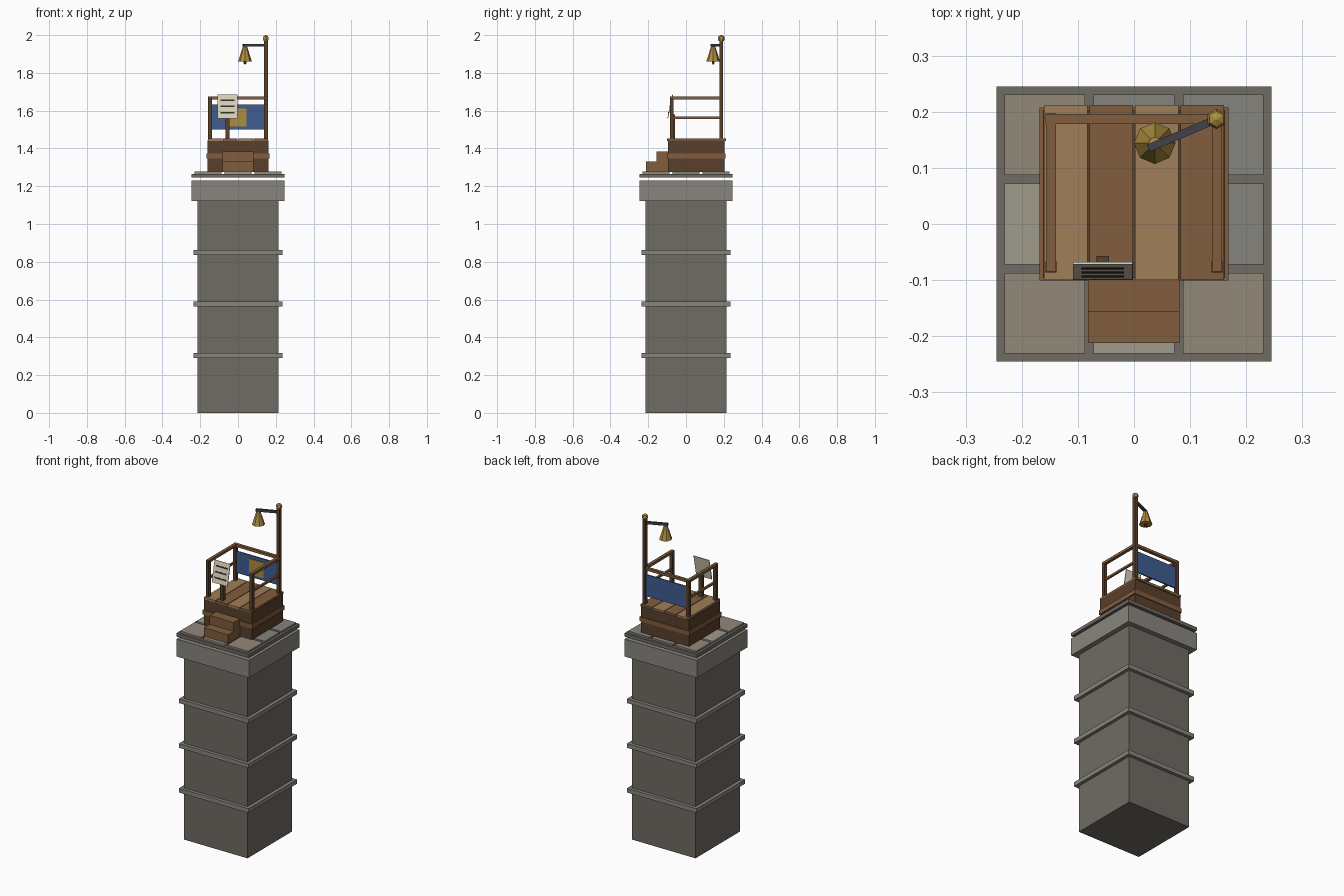
import bpy, bmesh, math
from mathutils import Vector

if "Cube" in bpy.data.objects:
    bpy.data.objects.remove(bpy.data.objects["Cube"])


def material(name, rgb):
    m = bpy.data.materials.new(name)
    m.diffuse_color = (*rgb, 1)
    m.use_nodes = True
    m.node_tree.nodes["Principled BSDF"].inputs["Base Color"].default_value = m.diffuse_color
    return m


STONE = material("stone", (0.16, 0.145, 0.125))
TRIM = material("stone_trim", (0.25, 0.235, 0.205))
PAVING = [material("paving_grey", (0.24, 0.23, 0.20)),
          material("paving_warm", (0.29, 0.25, 0.19)),
          material("paving_pale", (0.35, 0.33, 0.26))]
DARK = material("dark_wood", (0.10, 0.05, 0.025))
WOOD = material("wood", (0.22, 0.11, 0.045))
LIGHT = material("light_wood", (0.35, 0.21, 0.10))
CLOTH = material("blue_cloth", (0.05, 0.11, 0.28))
GOLD = material("brass", (0.42, 0.27, 0.05))
IRON = material("iron", (0.05, 0.055, 0.065))
PAPER = material("paper", (0.70, 0.64, 0.50))
INK = material("ink", (0.03, 0.025, 0.02))


def finish(name, bm, mat):
    mesh = bpy.data.meshes.new(name)
    bmesh.ops.recalc_face_normals(bm, faces=bm.faces)
    bm.to_mesh(mesh)
    bm.free()
    mesh.materials.append(mat)
    ob = bpy.data.objects.new(name, mesh)
    bpy.context.collection.objects.link(ob)
    return ob


def box(name, x, y, z, mat):
    """Box from (min, max) pairs on each axis."""
    bm = bmesh.new()
    bmesh.ops.create_cube(bm, size=1)
    for v in bm.verts:
        v.co = [lo + (c + 0.5) * (hi - lo) for c, (lo, hi) in zip(v.co, (x, y, z))]
    return finish(name, bm, mat)


def square(name, h, z0, z1, mat):
    return box(name, (-h, h), (-h, h), (z0, z1), mat)


def turned(name, centre, profile, sides, mat, turn=0):
    """Faceted solid of revolution from (radius, z) points."""
    bm = bmesh.new()
    rings = [[bm.verts.new((centre[0] + r * math.cos(turn + math.tau * i / sides),
                            centre[1] + r * math.sin(turn + math.tau * i / sides), z))
              for i in range(sides)] for r, z in profile]
    for a, b in zip(rings, rings[1:]):
        for i in range(sides):
            j = (i + 1) % sides
            bm.faces.new((a[i], a[j], b[j], b[i]))
    bm.faces.new(rings[0])
    bm.faces.new(rings[-1])
    return finish(name, bm, mat)


# stone pillar with bands and cap
square("pillar", 0.215, 0, 1.125, STONE)
for i in range(3):
    z = 0.29 + 0.2735 * i
    square(f"pillar_band_{i}", 0.235, z, z + 0.026, TRIM)
square("pillar_cap", 0.245, 1.123, 1.23, TRIM)
square("roof_slab", 0.245, 1.245, 1.266, STONE)

# paving stones
for i in range(3):
    for j in range(3):
        x, y, h = (i - 1) * 0.159, (j - 1) * 0.159, 0.072
        box(f"paving_{i}_{j}", (x - h, x + h), (y - h, y + h), (1.262, 1.277),
            PAVING[(i * 2 + j * 2 + (i == j)) % 3])

# wooden platform
box("platform_base", (-0.162, 0.162), (-0.096, 0.203), (1.275, 1.442), DARK)
box("platform_band", (-0.168, 0.168), (-0.101, 0.208), (1.346, 1.373), WOOD)
for i in range(4):
    x = -0.1215 + 0.081 * i
    box(f"plank_{i}", (x - 0.0385, x + 0.0385), (-0.1, 0.212), (1.44, 1.453),
        (LIGHT, WOOD)[i % 2])
box("upper_step", (-0.082, 0.081), (-0.157, -0.096), (1.276, 1.384), WOOD)
box("lower_step", (-0.082, 0.081), (-0.212, -0.157), (1.276, 1.33), WOOD)

# posts and rails
R, YF, YB = 0.148, -0.076, 0.187
for side, s in (("left", -1), ("right", 1)):
    x = R * s
    box(f"{side}_front_post", (x - 0.01, x + 0.01), (YF - 0.01, YF + 0.01), (1.45, 1.668), DARK)
    top = 1.975 if s > 0 else 1.668
    box(f"{side}_back_post", (x - 0.01, x + 0.01), (YB - 0.01, YB + 0.01), (1.45, top), DARK)
    box(f"{side}_top_rail", (x - 0.009, x + 0.009), (YF - 0.009, YB + 0.009), (1.66, 1.676), WOOD)
    box(f"{side}_mid_rail", (x - 0.006, x + 0.006), (YF, YB), (1.557, 1.569), WOOD)
box("back_top_rail", (-R - 0.01, R + 0.006), (YB - 0.009, YB + 0.009), (1.66, 1.676), WOOD)

# banner with plain square emblem
box("banner", (-R, R), (YB - 0.004, YB + 0.004), (1.5, 1.632), CLOTH)
box("banner_emblem", (-0.05, 0.046), (YB - 0.008, YB - 0.003), (1.517, 1.612), GOLD)

# lamp-post finial
turned("finial", (R - 0.001, YB), [(0.002, 1.965), (0.014, 1.97), (0.018, 1.982),
       (0.014, 1.994), (0.002, 2.0)], 6, GOLD, math.pi / 6)

# bell arm, hung bell and clapper
a, b = Vector((R, YB, 0)), Vector((0.026, 0.135, 0))
arm = box("bell_arm", (0, (b - a).length), (-0.007, 0.007), (-0.007, 0.007), IRON)
arm.location = (R, YB, 1.947)
arm.rotation_euler.z = math.atan2(b.y - a.y, b.x - a.x)
BELL = (0.037, 0.144)
turned("bell", BELL, [(0.037, 1.86), (0.034, 1.868), (0.019, 1.915), (0.011, 1.941)], 8, GOLD)
turned("clapper", BELL, [(0.003, 1.845), (0.009, 1.853), (0.006, 1.865), (0.003, 1.88)], 6, IRON)

# tilted notice board on its stand
box("notice_stand", (-0.067, -0.045), (-0.079, -0.057), (1.45, 1.58), DARK)


def tilted(name, x, z, y, mat):
    ob = box(name, x, y, z, mat)
    ob.location = (-0.0555, -0.0835, 1.622)
    ob.rotation_euler.x = -math.radians(12)
    return ob


tilted("notice_board", (-0.053, 0.053), (-0.065, 0.065), (-0.002, 0.002), PAPER)
for i in range(3):
    z = 0.034 * (i - 1)
    tilted(f"notice_line_{i}", (-0.038, 0.038), (z - 0.004, z + 0.004), (-0.004, -0.001), INK)
